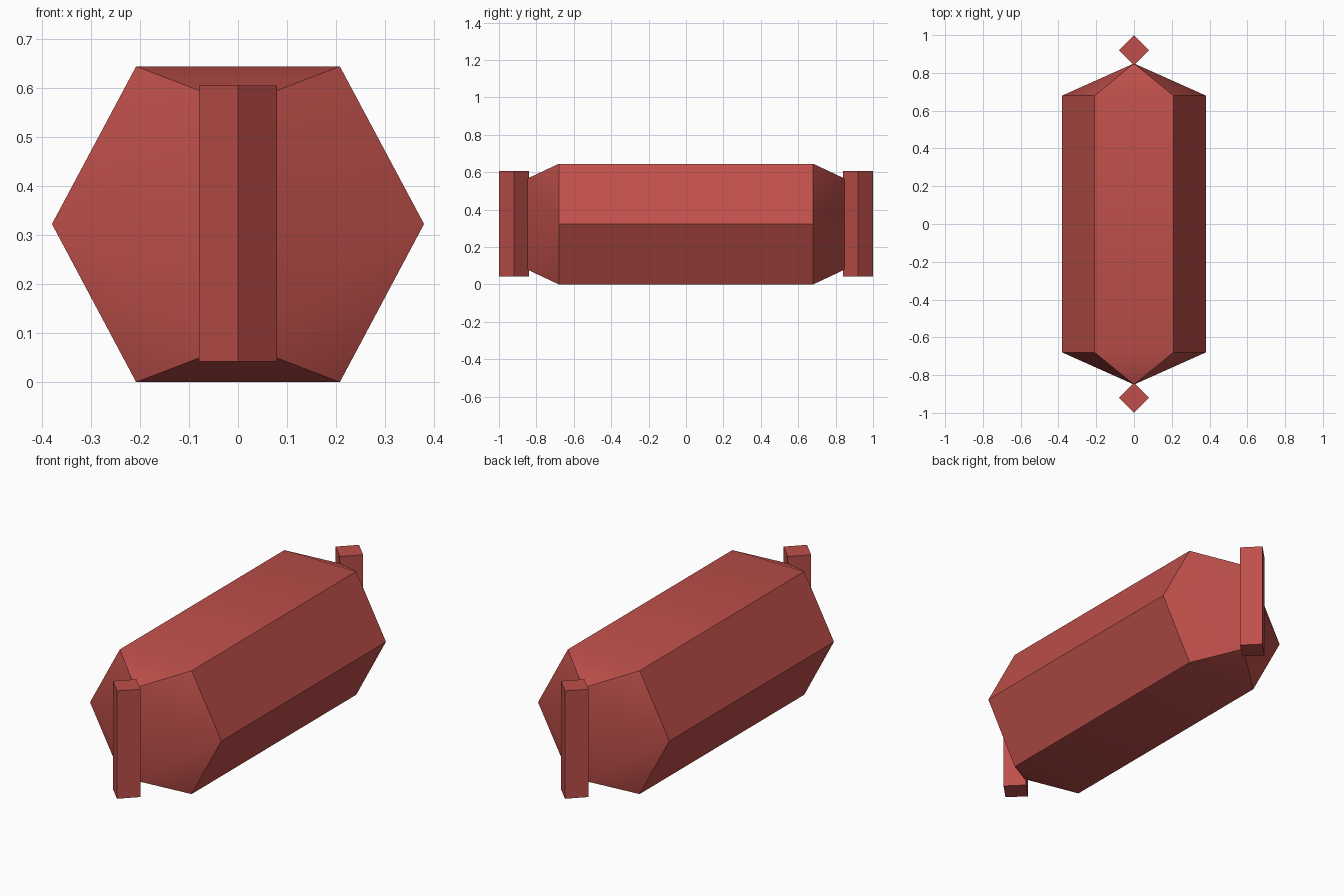
import bpy
import bmesh

if "Cube" in bpy.data.objects:
    bpy.data.objects.remove(bpy.data.objects["Cube"])

red = bpy.data.materials.new("brick red")
red.diffuse_color = (0.52, 0.08, 0.07, 1)
red.use_nodes = True
red.node_tree.nodes["Principled BSDF"].inputs["Base Color"].default_value = red.diffuse_color


def make_object(name, bm, smooth=False):
    bmesh.ops.recalc_face_normals(bm, faces=bm.faces)
    mesh = bpy.data.meshes.new(name)
    bm.to_mesh(mesh)
    bm.free()
    mesh.materials.append(red)
    obj = bpy.data.objects.new(name, mesh)
    bpy.context.collection.objects.link(obj)
    if smooth:
        bpy.context.view_layer.objects.active = obj
        obj.select_set(True)
        bpy.ops.object.shade_smooth_by_angle(angle=0.524)
        obj.select_set(False)


# Hexagonal body with wedge caps that narrow to a vertical edge
HEX = [(0.38, 0.323), (0.208, 0.645), (-0.208, 0.645),
       (-0.38, 0.323), (-0.208, 0.0), (0.208, 0.0)]
bm = bmesh.new()
rings = []
for s in (-1, 1):
    ring = [bm.verts.new((x, s * 0.68, z)) for x, z in HEX]
    hi = bm.verts.new((0, s * 0.85, 0.565))
    lo = bm.verts.new((0, s * 0.85, 0.08))
    r, tr, tl, l, bl, br = ring
    for tri in ((tr, tl, hi), (bl, br, lo), (r, tr, hi), (r, hi, lo),
                (r, lo, br), (l, tl, hi), (l, hi, lo), (l, lo, bl)):
        bm.faces.new(tri)
    rings.append(ring)
for i in range(6):
    j = (i + 1) % 6
    bm.faces.new((rings[0][i], rings[0][j], rings[1][j], rings[1][i]))
make_object("body", bm, smooth=True)

# Diamond-section upright post at each end
for name, cy in (("front_post", -0.92), ("back_post", 0.92)):
    bm = bmesh.new()
    base = bm.faces.new([bm.verts.new((x, cy + y, 0.042)) for x, y in
                         ((0.08, 0), (0, 0.08), (-0.08, 0), (0, -0.08))])
    top = bmesh.ops.extrude_face_region(bm, geom=[base], use_keep_orig=True)
    bmesh.ops.translate(bm, vec=(0, 0, 0.564), verts=[
        v for v in top["geom"] if isinstance(v, bmesh.types.BMVert)])
    make_object(name, bm)
